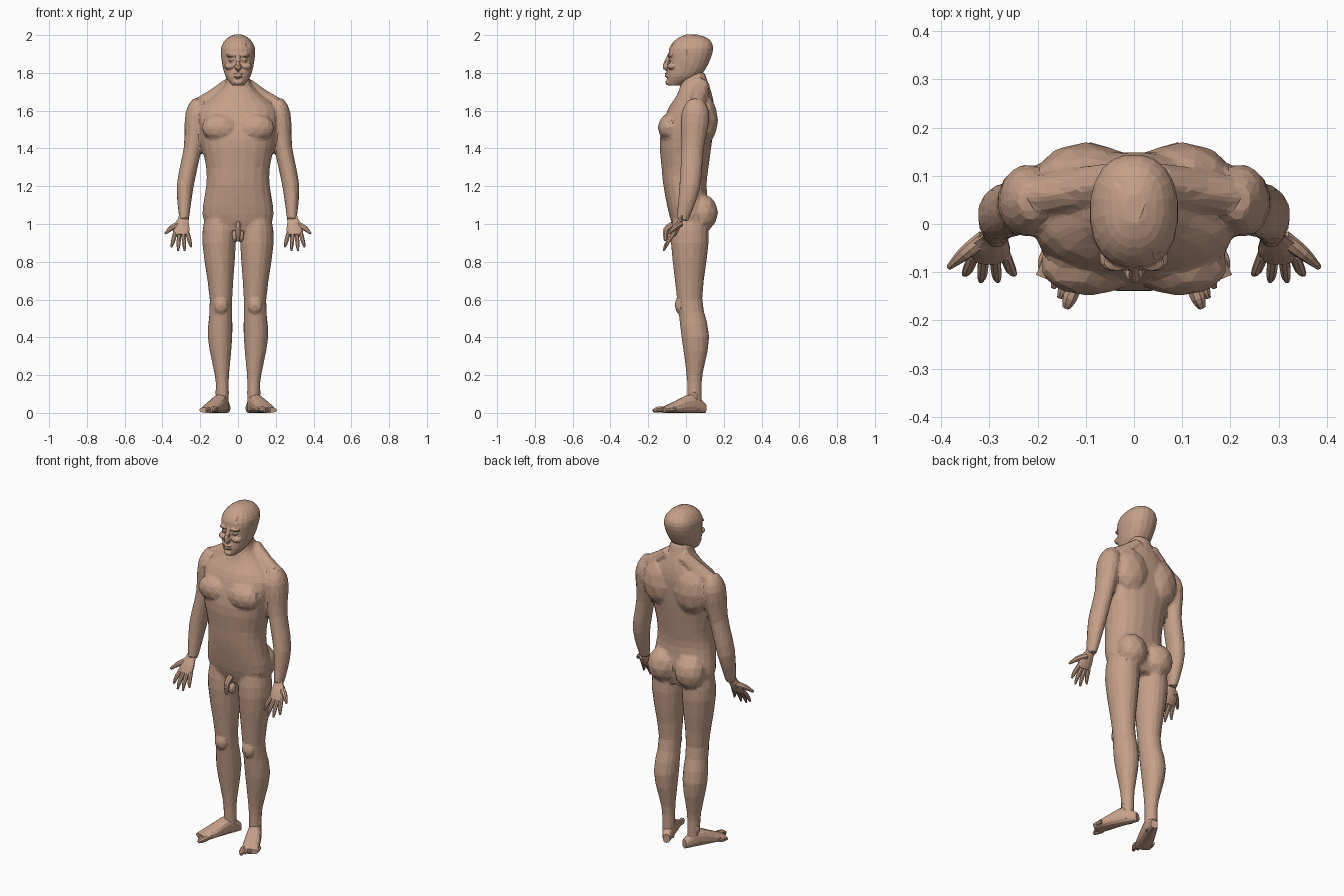
import bpy, bmesh, math
from mathutils import Vector, Matrix

default_cube = bpy.data.objects.get("Cube")
if default_cube:
    bpy.data.objects.remove(default_cube, do_unlink=True)

skin = bpy.data.materials.new("skin")
skin.use_nodes = True
tone = (.56, .35, .25, 1)
skin.diffuse_color = tone
skin.node_tree.nodes["Principled BSDF"].inputs["Base Color"].default_value = tone


def flowing(rows, steps=3):
    """Smooth spline through a few rows of values."""
    result = []
    final = len(rows) - 1
    for index in range(final):
        before, start = rows[max(index - 1, 0)], rows[index]
        end, after = rows[index + 1], rows[min(index + 2, final)]
        for step in range(steps):
            t = step / steps
            result.append([q + t / 2 * (r - p + t * (2 * p - 5 * q + 4 * r - s
                                                     + t * (3 * (q - r) + s - p)))
                           for p, q, r, s in zip(before, start, end, after)])
    result.append(rows[final])
    return result


def loft(bm, rings, sides, power=1):
    """Capped skin through rings of (centre, half axis, other half axis)."""
    def bend(value):
        return math.copysign(abs(value) ** power, value)
    angles = [math.tau * (side + .5) / sides for side in range(sides)]
    loops = [[bm.verts.new(centre + across * bend(math.cos(angle)) + deep * bend(math.sin(angle)))
              for angle in angles] for centre, across, deep in rings]
    for lower, upper in zip(loops, loops[1:]):
        for side in range(sides):
            bm.faces.new((lower[side - 1], lower[side], upper[side], upper[side - 1]))
    bm.faces.new(loops[0])
    bm.faces.new(loops[-1])


def trunk(bm, rows):
    """Centred level slices given as height, half width, front, back."""
    loft(bm, [(Vector((0, (front + back) / 2, height)), Vector((width, 0, 0)),
               Vector((0, (back - front) / 2, 0)))
              for height, width, front, back in flowing(rows)], sides=20, power=.88)


def limb(bm, rows, sides=8, depth=1):
    """Tapered tube through rows of x, y, z, radius."""
    rows = flowing(rows)
    points = [Vector(row[:3]) for row in rows]
    rings = []
    for index, point in enumerate(points):
        following = points[min(index + 1, len(points) - 1)]
        way = (following - points[max(index - 1, 0)]).normalized()
        across = Vector((1, 0, 0))
        across = (across - way * across.dot(way)).normalized() * rows[index][3]
        rings.append((point, across, way.cross(across) * depth))
    loft(bm, rings, sides)


def mass(bm, centre, size):
    """Faceted ellipsoid."""
    placement = Matrix.Translation(centre) @ Matrix.Diagonal((*size, 1))
    bmesh.ops.create_icosphere(bm, subdivisions=2, radius=1, matrix=placement)


def mirror(bm):
    """Copy everything made so far to the other side."""
    copy = bmesh.ops.duplicate(bm, geom=bm.verts[:] + bm.edges[:] + bm.faces[:])
    for item in copy["geom"]:
        if isinstance(item, bmesh.types.BMVert):
            item.co.x *= -1


def finish(bm, name):
    bmesh.ops.recalc_face_normals(bm, faces=bm.faces[:])
    mesh = bpy.data.meshes.new(name)
    bm.to_mesh(mesh)
    bm.free()
    mesh.materials.append(skin)
    part = bpy.data.objects.new(name, mesh)
    bpy.context.collection.objects.link(part)
    return part


def fuse(part, voxel, passes):
    """Merge overlapping masses, then reduce them to broad flat facets."""
    merge = part.modifiers.new("merge", "REMESH")
    merge.mode = "VOXEL"
    merge.voxel_size = voxel
    soften = part.modifiers.new("soften", "SMOOTH")
    soften.iterations = passes
    facets = part.modifiers.new("facets", "DECIMATE")
    facets.ratio = .1
    facets.use_symmetry = True


# Arm and leg
body = bmesh.new()
limb(body, [(.21, .05, 1.66, .03), (.22, .05, 1.58, .06), (.24, .035, 1.4, .048),
            (.28, .02, 1.2, .045), (.285, -.02, 1.02, .026)], sides=14, depth=1.25)
limb(body, [(.095, .02, 1.04, .08), (.1, .02, .9, .09), (.09, .02, .6, .06),
            (.095, .05, .4, .066), (.085, .045, .2, .038), (.083, .045, .1, .034),
            (.083, .045, .01, .034)], sides=16, depth=1.12)

# Buttock, chest, shoulder blade, kneecap, ankle and neck muscle
mass(body, centre=(.09, .09, 1.06), size=(.09, .08, .1))
mass(body, centre=(.095, -.09, 1.51), size=(.1, .06, .075))
mass(body, centre=(.1, .09, 1.55), size=(.11, .08, .14))
mass(body, centre=(.09, -.035, .57), size=(.04, .025, .045))
mass(body, centre=(.084, .045, .11), size=(.04, .025, .025))
limb(body, [(.04, .09, 1.74, .04), (.13, .07, 1.67, .045), (.21, .06, 1.63, .04)])
mirror(body)

# Torso and neck
trunk(body, [(.96, .15, -.06, .1), (1.05, .19, -.09, .12), (1.2, .17, -.12, .11),
             (1.3, .17, -.13, .12), (1.45, .2, -.14, .14), (1.6, .21, -.1, .15),
             (1.68, .13, -.05, .14), (1.74, .07, -.03, .12), (1.8, .06, -.03, .1)])
fuse(finish(body, "body"), voxel=.01, passes=3)

# Brow, eye, cheek and nostril
head = bmesh.new()
mass(head, centre=(.035, -.08, 1.893), size=(.03, .02, .01))
mass(head, centre=(.034, -.077, 1.87), size=(.017, .017, .01))
mass(head, centre=(.043, -.07, 1.835), size=(.03, .03, .02))
mass(head, centre=(.01, -.104, 1.832), size=(.01, .012, .01))
mirror(head)

# Skull, nose, lips and chin
trunk(head, [(1.733, .03, -.095, -.03), (1.78, .066, -.1, .07), (1.85, .085, -.09, .12),
             (1.93, .091, -.09, .145), (1.98, .062, -.05, .12), (2.003, .02, 0, .06)])
limb(head, [(0, -.085, 1.9, .01), (0, -.112, 1.835, .013), (0, -.1, 1.82, .01)])
for height in (1.782, 1.796):
    mass(head, centre=(0, -.1, height), size=(.025, .013, .007))
mass(head, centre=(0, -.095, 1.75), size=(.025, .015, .015))
fuse(finish(head, "head"), voxel=.005, passes=2)

# Palm, thumb and a fan of four fingers
hands = bmesh.new()
limb(hands, [(.285, -.02, 1.06, .026), (.29, -.03, 1.02, .03), (.3, -.05, .98, .045),
             (.3, -.07, .94, .04)], sides=12, depth=.4)
limb(hands, [(.31, -.03, 1, .018), (.35, -.06, .98, .015), (.384, -.09, .95, .006)])
for finger in range(4):
    spread = finger - 1.5
    knuckle = Vector((.3 + spread * .022, -.065, .95))
    tip = Vector((.3 + spread * .035, -.12 + spread ** 2 * .007, .855 + spread ** 2 * .01))
    joint = knuckle.lerp(tip, .6) - Vector((0, .006, 0))
    limb(hands, [(*knuckle, .012), (*joint, .011), (*tip, .005)])
mirror(hands)
finish(hands, "hands")

# Foot, turned out from the heel
feet = bmesh.new()
heel = Vector((.078, .06, 0))
ahead = Vector((.4, -1, 0)).normalized()
across = Vector((1, .4, 0)).normalized()
rings = []
for reach, width, height in flowing([(-.045, .02, .05), (.03, .037, .1),
                                     (.12, .045, .065), (.2, .046, .03)]):
    rise = Vector((0, 0, height / 2))
    rings.append((heel + ahead * reach + across * reach * .05 + rise, across * width, rise))
loft(feet, rings, sides=14, power=.8)

# Five toes, shorter toward the outside
for toe in range(5):
    thickness = .011 if toe else .016
    root = heel + across * (toe * .02 - .028) + ahead * (.185 - toe * .01)
    tip = root + ahead * (.055 - toe * .004)
    limb(feet, [(*root.xy, .02, thickness), (*root.lerp(tip, .6).xy, .017, thickness),
                (*tip.xy, .01, thickness / 2)])
mirror(feet)
finish(feet, "feet")

# Groin
groin = bmesh.new()
mass(groin, centre=(.014, -.075, .937), size=(.02, .024, .034))
mirror(groin)
limb(groin, [(0, -.065, 1, .018), (0, -.105, .97, .017), (0, -.107, .91, .01)])
finish(groin, "groin")
